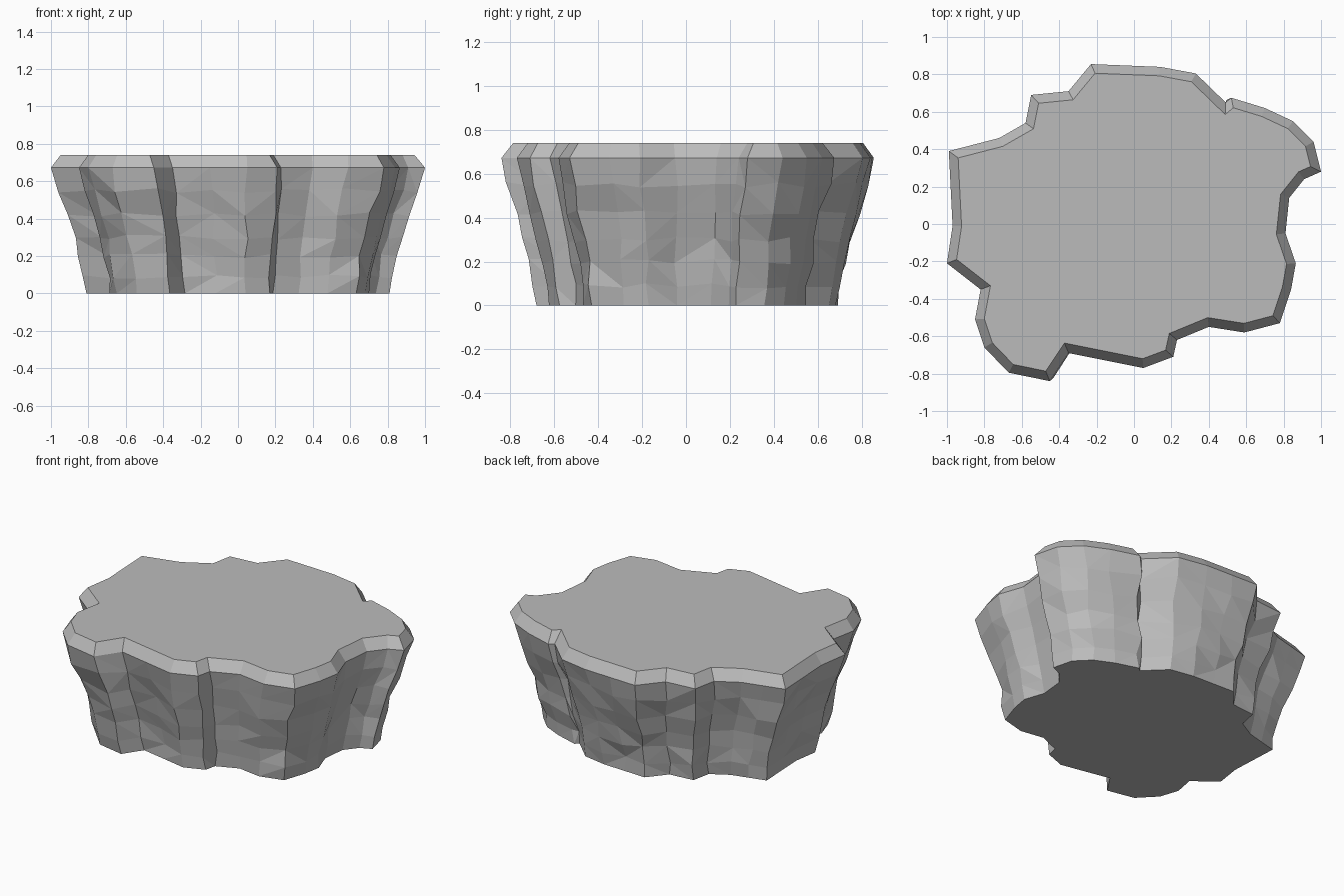
import bpy, bmesh, random
from mathutils import Vector

random.seed(4)

cube = bpy.data.objects.get("Cube")
if cube:
    bpy.data.objects.remove(cube, do_unlink=True)

# Widest outline of the rock, counter-clockwise from the front left
OUTLINE = [
    (-.45, -.84), (-.35, -.69), (.05, -.77), (.21, -.71), (.23, -.62),
    (.40, -.55), (.59, -.58), (.78, -.53), (.84, -.35), (.865, -.21),
    (.81, -.05), (.83, .14), (.91, .24), (1, .28), (.96, .44),
    (.85, .55), (.70, .62), (.52, .675), (.49, .65), (.33, .805),
    (.14, .84), (-.23, .855), (-.35, .71), (-.55, .69), (-.58, .54),
    (-.72, .46), (-.99, .39), (-.97, -.01), (-1, -.21), (-.82, -.35),
    (-.85, -.51), (-.80, -.66), (-.67, -.795)]

# Wall rings from the ground up: height, size relative to the outline
RINGS = [(0, .81), (.09, .82), (.2, .845), (.3, .875), (.42, .915), (.55, .965)]
RIM_Z, TOP_Z, INSET = .672, .74, .048


def split_long_edges(points, limit):
    """Add a midpoint to every long edge of a closed outline."""
    result = []
    for i, p in enumerate(points):
        q = points[(i + 1) % len(points)]
        result.append(p)
        if (q - p).length > limit:
            result.append((p + q) / 2)
    return result


def inset(points, distance):
    """Move a closed outline inwards with mitred corners."""
    result = []
    for i, p in enumerate(points):
        a = (p - points[i - 1]).normalized()
        b = (points[(i + 1) % len(points)] - p).normalized()
        na, nb = Vector((-a.y, a.x)), Vector((-b.y, b.x))
        result.append(p + (na + nb) * distance / max(1 + na.dot(nb), .55))
    return result


def add_ring(bm, points, z):
    return [bm.verts.new((p.x, p.y, z)) for p in points]


def bridge(bm, low, high, triangles):
    """Join two rings with quads, or with triangles in random directions."""
    n = len(low)
    for i in range(n):
        j = (i + 1) % n
        a, b, c, d = low[i], low[j], high[j], high[i]
        if not triangles or random.random() < .4:
            bm.faces.new((a, b, c, d))
        elif random.random() < .5:
            bm.faces.new((a, b, c))
            bm.faces.new((a, c, d))
        else:
            bm.faces.new((a, b, d))
            bm.faces.new((b, c, d))


outline = split_long_edges([Vector(p) for p in OUTLINE], .24)
bm = bmesh.new()

# Rough tapering walls
rings = []
for z, size in RINGS:
    ring = add_ring(bm, [p * size for p in outline], z)
    if z > 0:
        for v in ring:
            v.co += Vector((random.uniform(-1, 1) for _ in range(3))) * .013
    rings.append(ring)
rings.append(add_ring(bm, outline, RIM_Z))
for low, high in zip(rings, rings[1:]):
    bridge(bm, low, high, True)

# Chamfered rim, flat top and flat underside
top = add_ring(bm, inset(outline, INSET), TOP_Z)
bridge(bm, rings[-1], top, False)
bm.faces.new(top)
bm.faces.new(reversed(rings[0]))

mesh = bpy.data.meshes.new("rock_platform")
bm.to_mesh(mesh)
bm.free()
rock = bpy.data.objects.new("rock_platform", mesh)
bpy.context.collection.objects.link(rock)

# Plain grey stone
stone = bpy.data.materials.new("grey_stone")
stone.use_nodes = True
colour = (.5, .5, .5, 1)
stone.diffuse_color = colour
stone.node_tree.nodes["Principled BSDF"].inputs["Base Color"].default_value = colour
mesh.materials.append(stone)
